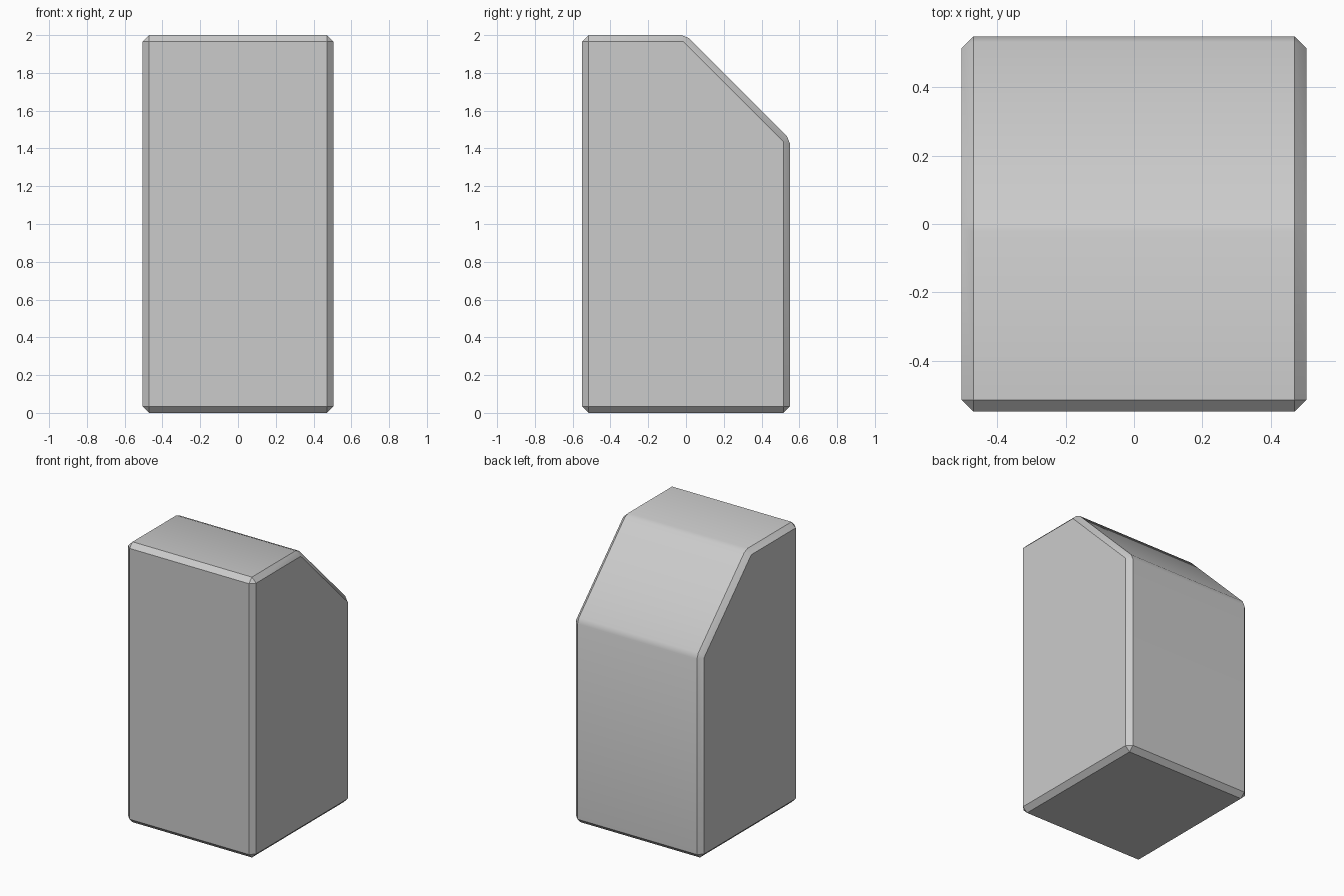
import bpy, bmesh

if "Cube" in bpy.data.objects:
    bpy.data.objects.remove(bpy.data.objects["Cube"])

HALF_X, BEVEL = 0.505, 0.034

# Side profile (y, z): a tall block with its upper back corner cut at 45 degrees
profile = [(-0.55, 0), (0.55, 0), (0.55, 1.45), (0, 2), (-0.55, 2)]

bm = bmesh.new()
face = bm.faces.new([bm.verts.new((-HALF_X, y, z)) for y, z in profile])
extruded = bmesh.ops.extrude_face_region(bm, geom=[face])
new_verts = [v for v in extruded["geom"] if isinstance(v, bmesh.types.BMVert)]
bmesh.ops.translate(bm, verts=new_verts, vec=(2 * HALF_X, 0, 0))
bmesh.ops.recalc_face_normals(bm, faces=bm.faces)

# Shallow bends of the slope get a narrower chamfer than the square edges
weights = bm.edges.layers.float.new("bevel_weight_edge")
for edge in bm.edges:
    edge[weights] = 0.67 if edge.calc_face_angle() < 1.2 else 1.0

mesh = bpy.data.meshes.new("sloped_block")
bm.to_mesh(mesh)
bm.free()
block = bpy.data.objects.new("sloped_block", mesh)
bpy.context.collection.objects.link(block)

# Single-segment chamfer on all edges
bevel = block.modifiers.new("chamfer", "BEVEL")
bevel.width = BEVEL
bevel.segments = 1
bevel.limit_method = "WEIGHT"

# Apply the chamfer, then smooth only the shallow bends
bpy.context.view_layer.objects.active = block
block.select_set(True)
bpy.ops.object.modifier_apply(modifier=bevel.name)
bpy.ops.object.shade_smooth_by_angle(angle=0.52)
